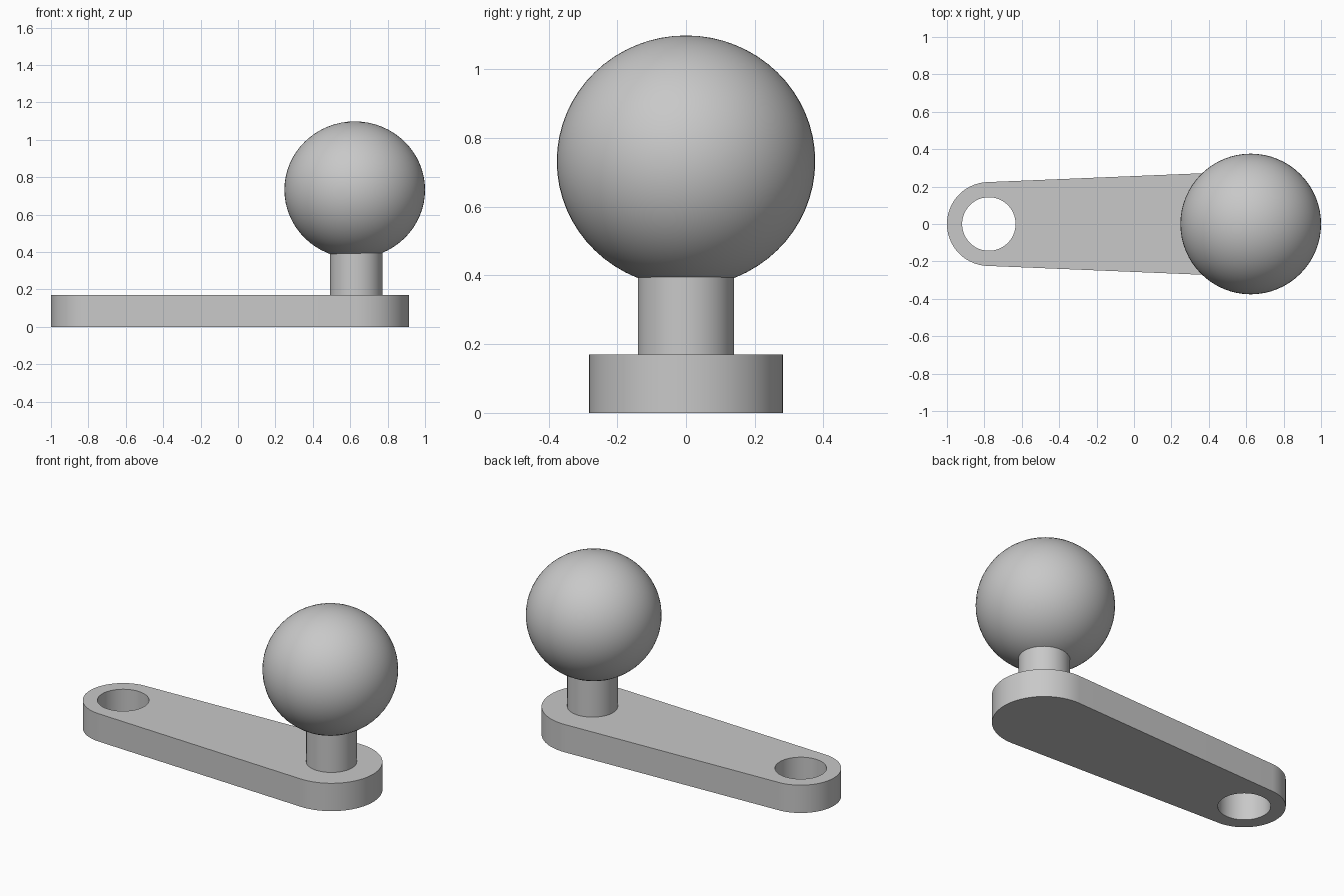
import bpy
import bmesh
from math import acos, cos, sin, pi, radians

cube = bpy.data.objects.get("Cube")
if cube:
    bpy.data.objects.remove(cube, do_unlink=True)

# Single plain grey
grey = bpy.data.materials.new("plain grey")
grey.use_nodes = True
colour = (0.58, 0.58, 0.58, 1)
grey.diffuse_color = colour
grey.node_tree.nodes["Principled BSDF"].inputs["Base Color"].default_value = colour

THICK = 0.17
PIVOT_X, PIVOT_R = -0.776, 0.224
POST_X, POST_R = 0.632, 0.14
END_R = 0.282


def finish(obj, name):
    obj.name = name
    obj.data.materials.clear()
    obj.data.materials.append(grey)
    bpy.ops.object.select_all(action="DESELECT")
    obj.select_set(True)
    bpy.context.view_layer.objects.active = obj
    bpy.ops.object.shade_smooth_by_angle(angle=radians(30))


def arc(cx, r, start, end, steps):
    angles = [start + (end - start) * i / steps for i in range(steps + 1)]
    return [(cx + r * cos(a), r * sin(a)) for a in angles]


def add_loop(curve, points):
    spline = curve.splines.new("POLY")
    spline.points.add(len(points) - 1)
    for p, (x, y) in zip(spline.points, points):
        p.co = (x, y, 0, 1)
    spline.use_cyclic_u = True


# Tapered arm: two round ends joined by tangent sides, with a through hole
tangent = acos((END_R - PIVOT_R) / (POST_X - PIVOT_X))
side = pi - tangent
outline = arc(POST_X, END_R, -side, side, 48)
outline += arc(PIVOT_X, PIVOT_R, side, 2 * pi - side, 48)
profile = bpy.data.curves.new("arm", "CURVE")
profile.dimensions = "2D"
profile.fill_mode = "BOTH"
profile.extrude = THICK / 2
add_loop(profile, outline)
add_loop(profile, arc(PIVOT_X, 0.143, 0, 2 * pi, 64)[:-1])
arm = bpy.data.objects.new("arm", profile)
arm.location.z = THICK / 2
bpy.context.collection.objects.link(arm)
bpy.ops.object.select_all(action="DESELECT")
arm.select_set(True)
bpy.context.view_layer.objects.active = arm
bpy.ops.object.convert(target="MESH")
arm = bpy.context.object
bm = bmesh.new()
bm.from_mesh(arm.data)
bmesh.ops.remove_doubles(bm, verts=bm.verts, dist=0.0001)
bmesh.ops.recalc_face_normals(bm, faces=bm.faces)
bm.to_mesh(arm.data)
bm.free()
finish(arm, "arm")

# Post rising from the wide end into the knob
post_top = 0.43
bpy.ops.mesh.primitive_cylinder_add(
    vertices=64, radius=POST_R, depth=post_top - THICK,
    location=(POST_X, 0, (post_top + THICK) / 2))
finish(bpy.context.object, "post")

# Slightly flattened ball knob
bpy.ops.mesh.primitive_uv_sphere_add(
    segments=64, ring_count=32, radius=1, location=(0.624, 0, 0.732))
knob = bpy.context.object
knob.scale = (0.376, 0.376, 0.366)
bpy.ops.object.transform_apply(location=False, rotation=False, scale=True)
finish(knob, "ball_knob")
